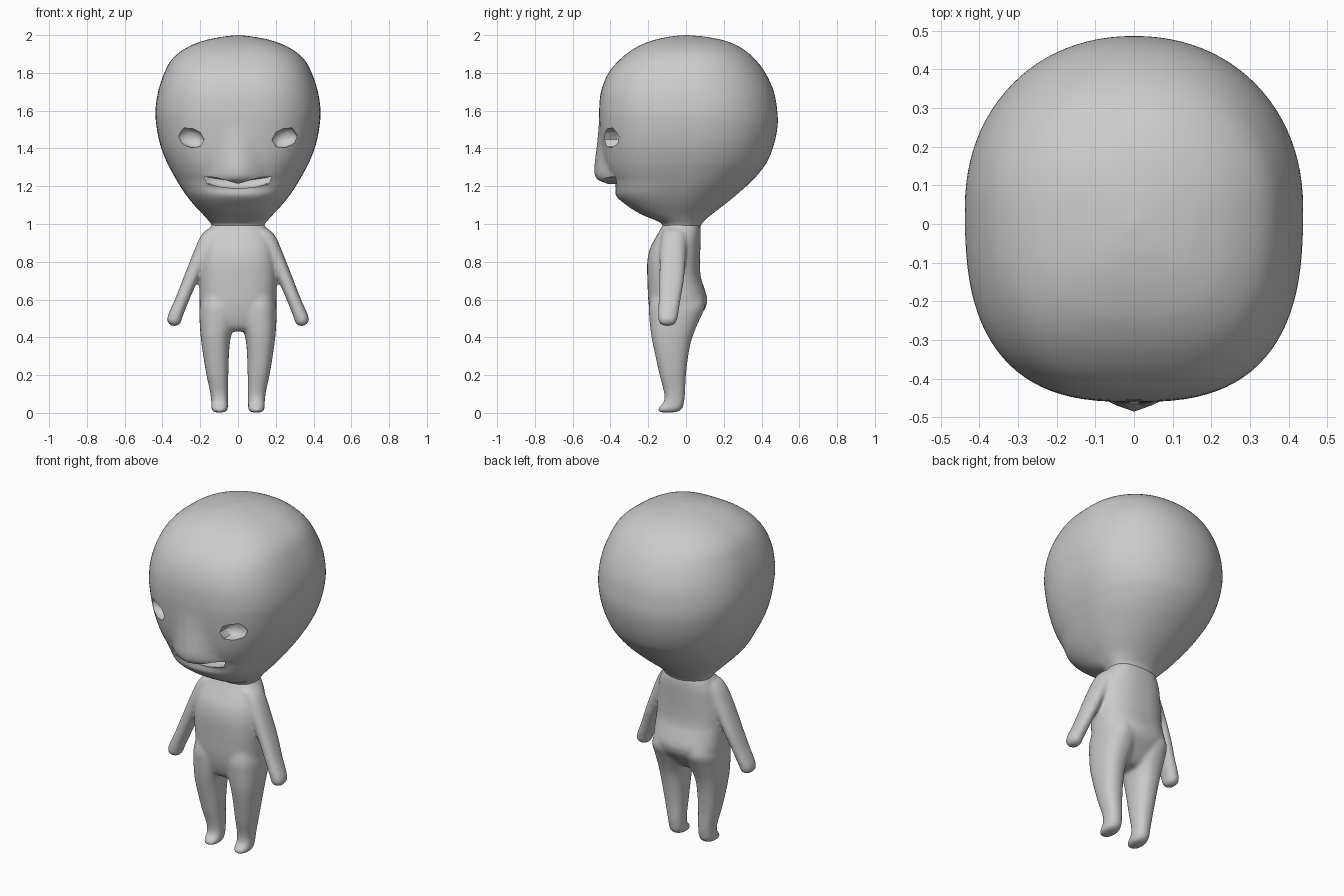
import bpy, bmesh, math

if "Cube" in bpy.data.objects:
    bpy.data.objects.remove(bpy.data.objects["Cube"])

skin = bpy.data.materials.new("plain grey")
skin.diffuse_color = (0.6, 0.6, 0.6, 1)
skin.use_nodes = True
skin.node_tree.nodes["Principled BSDF"].inputs["Base Color"].default_value = skin.diffuse_color


def spline(rows, steps):
    """Smooth Hermite curve through rows, first column is the parameter."""
    n = len(rows)

    def tangent(i):
        a, b = rows[max(i - 1, 0)], rows[min(i + 1, n - 1)]
        return [(q - p) / (b[0] - a[0]) for p, q in zip(a, b)]

    out = []
    for i in range(n - 1):
        h = rows[i + 1][0] - rows[i][0]
        for s in range(steps):
            t = s / steps
            k = (2 * t ** 3 - 3 * t * t + 1, h * (t ** 3 - 2 * t * t + t),
                 3 * t * t - 2 * t ** 3, h * (t ** 3 - t * t))
            out.append([k[0] * p + k[1] * m + k[2] * q + k[3] * u for p, m, q, u in
                        zip(rows[i], tangent(i), rows[i + 1], tangent(i + 1))])
    return out + [list(rows[-1])]


def loft(bm, rings, seg, steps, nf=2.4, nb=2.2, side=1, shift=0):
    """Rings from bottom up: z, x0, x1, y front, y back, nose height, nose width."""
    loops = []
    for z, x0, x1, yf, yb, *nose in spline(rings, steps):
        cx, hx = (x0 + x1) / 2, (x1 - x0) / 2
        cy = (yf + yb) / 2 + shift * (yb - yf) / 2
        loop = []
        for k in range(seg):
            a = 2 * math.pi * k / seg
            c, s = math.cos(a), math.sin(a)
            n, hy = (nf, cy - yf) if s < 0 else (nb, yb - cy)
            x = cx + hx * math.copysign(abs(c) ** (2 / n), c)
            y = cy + hy * math.copysign(abs(s) ** (2 / n), s)
            if nose and s < 0:
                t = max(0, 1 - abs(x) / max(nose[1], 0.01))
                y -= nose[0] * t * (1.4 - 0.4 * t)
            loop.append(bm.verts.new((side * x, y, z)))
        loops.append(loop)
    faces = [bm.faces.new((p[k], p[(k + 1) % seg], q[(k + 1) % seg], q[k]))
             for p, q in zip(loops, loops[1:]) for k in range(seg)]
    faces += [bm.faces.new(loops[0][::-1]), bm.faces.new(loops[-1])]
    if side < 0:
        bmesh.ops.reverse_faces(bm, faces=faces)


def finish(bm, name):
    me = bpy.data.meshes.new(name)
    bm.to_mesh(me)
    bm.free()
    me.materials.append(skin)
    ob = bpy.data.objects.new(name, me)
    bpy.context.collection.objects.link(ob)
    return ob


# Head: z, half width, y front, y back, nose height, nose width
head_rows = [
    (0.985, .135, -.12, .075, 0, .1), (1.01, .15, -.14, .09, 0, .1),
    (1.05, .185, -.235, .135, 0, .1), (1.1, .232, -.315, .2, 0, .12),
    (1.15, .272, -.37, .262, 0, .16), (1.2, .306, -.387, .319, -.012, .17),
    (1.215, .315, -.391, .335, .03, .17), (1.235, .327, -.397, .355, .07, .165),
    (1.27, .347, -.413, .387, .071, .15), (1.33, .378, -.432, .43, .05, .12),
    (1.42, .412, -.447, .465, .024, .09), (1.52, .432, -.457, .485, .005, .06),
    (1.6, .437, -.46, .483, 0, .06), (1.7, .423, -.45, .465, 0, .06),
    (1.8, .39, -.41, .42, 0, .06), (1.88, .343, -.34, .358, 0, .06),
    (1.94, .26, -.255, .28, 0, .06), (1.975, .165, -.165, .19, 0, .06),
    (1.993, .07, -.08, .09, 0, .06), (2.0, .005, -.005, .005, 0, .06)]
bm = bmesh.new()
loft(bm, [(z, -w, w, *r) for z, w, *r in head_rows], 96, 4, nf=2.7, nb=2.12, shift=.06)
head = finish(bm, "head")

# Eye sockets and mouth: tapered pockets cut into the head
eye = [(.325, 1.465), (.285, 1.508), (.24, 1.505), (.2, 1.485), (.18, 1.447),
       (.2, 1.41), (.25, 1.405), (.305, 1.428)]
mouth = [(-.178, 1.25), (-.12, 1.247), (0, 1.213), (.12, 1.247), (.178, 1.25),
         (.165, 1.215), (.09, 1.195), (0, 1.188), (-.09, 1.195), (-.165, 1.215)]
bm = bmesh.new()
for outline, depth in ((eye, -.35), ([(-x, z) for x, z in eye], -.35), (mouth, -.3)):
    mx = sum(p[0] for p in outline) / len(outline)
    mz = sum(p[1] for p in outline) / len(outline)
    loops = [[bm.verts.new((mx + (x - mx) * k, y, mz + (z - mz) * k)) for x, z in outline]
             for y, k in ((-.7, 1), (depth - .02, 1), (depth, .8), (depth + .015, .4))]
    n = len(outline)
    for p, q in zip(loops, loops[1:]):
        for i in range(n):
            bm.faces.new((p[i], p[(i + 1) % n], q[(i + 1) % n], q[i]))
    bm.faces.new(loops[0])
    bm.faces.new(loops[-1])
bmesh.ops.recalc_face_normals(bm, faces=bm.faces)
cutter = finish(bm, "opening_cutter")
cutter.hide_render = True
mod = head.modifiers.new("openings", "BOOLEAN")
mod.operation, mod.object, mod.solver = "DIFFERENCE", cutter, "EXACT"
cut = bpy.data.meshes.new_from_object(
    head.evaluated_get(bpy.context.evaluated_depsgraph_get()))
head.modifiers.clear()
bpy.data.objects.remove(cutter)

# Open the head at the neck
bm = bmesh.new()
bm.from_mesh(cut)
bmesh.ops.delete(bm, context="FACES", geom=[
    f for f in bm.faces if f.calc_center_median().z < .9855])
bm.to_mesh(cut)
bm.free()
cut.shade_smooth()
cut.set_sharp_from_angle(angle=math.radians(45))
head.data = cut

# Body: torso
bm = bmesh.new()
torso = [(.432, .13, -.14, -.01), (.455, .17, -.165, .02), (.5, .192, -.183, .06),
         (.55, .201, -.194, .1), (.6, .204, -.2, .113), (.66, .204, -.203, .097),
         (.72, .204, -.205, .078), (.8, .2, -.205, .074), (.87, .19, -.191, .076),
         (.93, .175, -.16, .078), (.97, .155, -.136, .078), (1.0, .138, -.122, .075)]
loft(bm, [(z, -w, w, f, b) for z, w, f, b in torso], 48, 4, 2.6, 2.4)

# Legs and arms, mirrored
leg = [(.002, .072, .122, -.138, -.06), (.012, .057, .138, -.15, -.03),
       (.03, .053, .141, -.143, -.016), (.055, .053, .142, -.119, -.01),
       (.1, .053, .146, -.115, -.005), (.2, .051, .167, -.14, 0),
       (.3, .048, .184, -.162, .012), (.38, .042, .195, -.179, .028),
       (.43, .03, .2, -.187, .045), (.5, .012, .204, -.194, .075),
       (.56, .008, .204, -.197, .1), (.62, .02, .19, -.185, .09)]
arm = [(.459, .325, .345, -.11, -.085), (.47, .307, .366, -.137, -.058),
       (.5, .297, .376, -.147, -.045), (.6, .257, .334, -.145, -.028),
       (.7, .213, .295, -.142, -.011), (.8, .165, .256, -.14, -.003),
       (.88, .11, .224, -.137, .003), (.93, .08, .201, -.13, .005),
       (.965, .06, .172, -.12, .005), (.985, .05, .13, -.1, -.01)]
for side in (1, -1):
    loft(bm, leg, 32, 4, 2.4, 2.3, side)
    loft(bm, arm, 32, 4, side=side)
body = finish(bm, "body")
rm = body.modifiers.new("merge", "REMESH")
rm.mode, rm.voxel_size, rm.use_smooth_shade = "VOXEL", 0.008, True
sm = body.modifiers.new("soften", "SMOOTH")
sm.factor, sm.iterations = 0.5, 16
